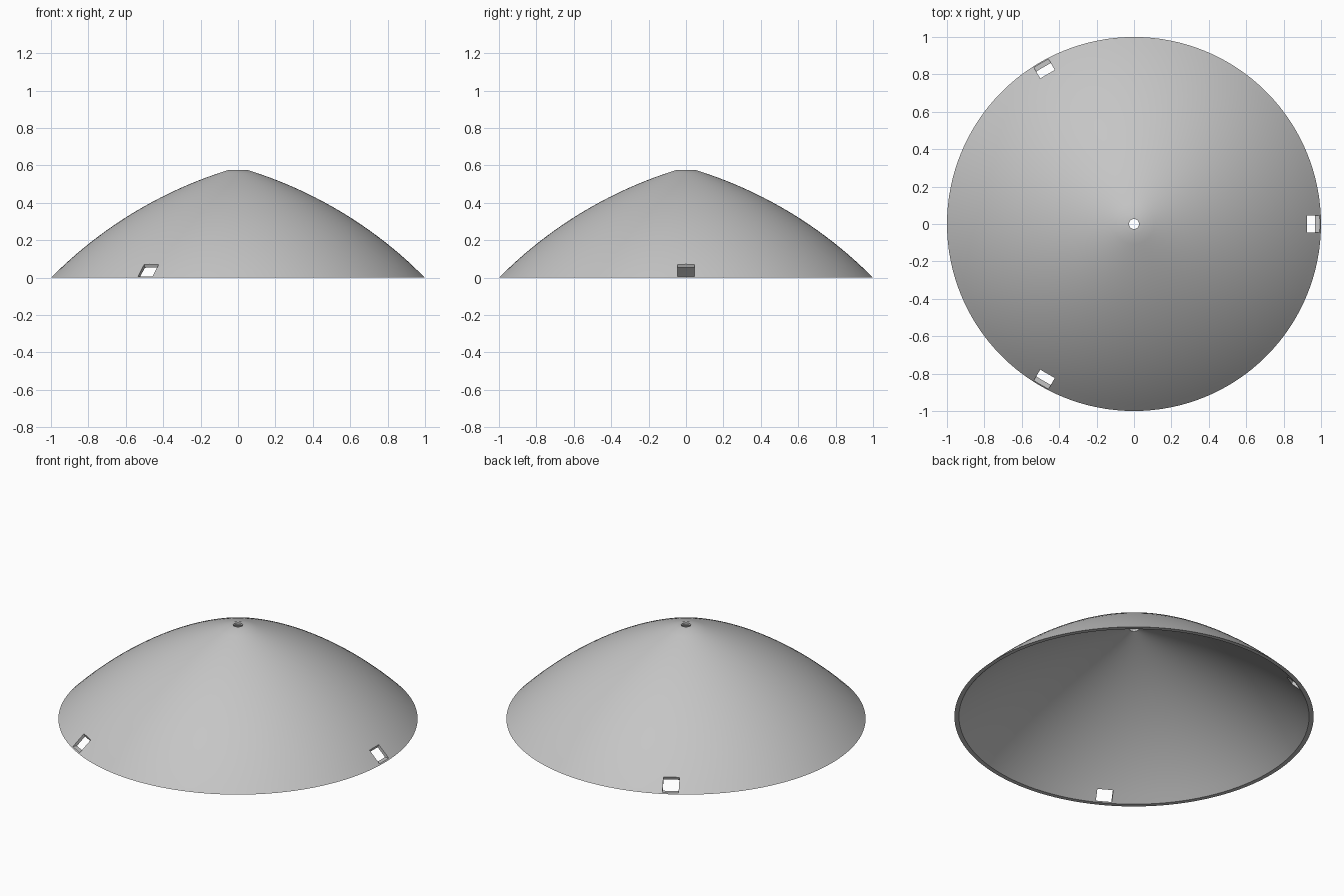
import bpy, bmesh, math

if "Cube" in bpy.data.objects:
    bpy.data.objects.remove(bpy.data.objects["Cube"])

SEG = 128
R, CX, CZ, WALL = 2.286, -0.625, -1.608, 0.018   # arc that sweeps the shell wall

grey = bpy.data.materials.new("light grey")
grey.diffuse_color = (0.56, 0.56, 0.56, 1)
grey.use_nodes = True
grey.node_tree.nodes["Principled BSDF"].inputs["Base Color"].default_value = grey.diffuse_color


def make_object(name, bm):
    bmesh.ops.recalc_face_normals(bm, faces=bm.faces)
    me = bpy.data.meshes.new(name)
    bm.to_mesh(me)
    bm.free()
    me.materials.append(grey)
    ob = bpy.data.objects.new(name, me)
    bpy.context.collection.objects.link(ob)
    return ob


def arc(radius, a0, a1, n=20):
    pts = []
    for i in range(n + 1):
        a = a0 + (a1 - a0) * i / n
        pts.append((CX + radius * math.sin(a), CZ + radius * math.cos(a)))
    return pts


# domed cone shell: closed wall profile spun round z
ri, hole = R - WALL, 0.027
outer = arc(R, math.asin((0.055 - CX) / R), math.acos(-CZ / R))
inner = arc(ri, math.acos(-CZ / ri), math.asin((hole - CX) / ri))
profile = [(hole, 0.577)] + outer + inner
bm = bmesh.new()
rings = []
for r, z in profile:
    rings.append([bm.verts.new((r * math.cos(2 * math.pi * k / SEG),
                                r * math.sin(2 * math.pi * k / SEG), z))
                  for k in range(SEG)])
for i in range(len(rings)):
    a, b = rings[i], rings[(i + 1) % len(rings)]
    for k in range(SEG):
        m = (k + 1) % SEG
        bm.faces.new((a[k], a[m], b[m], b[k]))
shell = make_object("domed_shell", bm)

# three rim slots: level floor, steep upper wall
section = [(0.90, 0.006), (1.05, 0.006), (1.05, 0.12), (0.944, 0.12), (0.90, 0.0)]
section[-1] = (0.90, 0.007)
bm = bmesh.new()
for t in (0, 120, 240):
    c, s = math.cos(math.radians(t)), math.sin(math.radians(t))
    ends = [[bm.verts.new((x * c - y * s, x * s + y * c, z)) for x, z in section]
            for y in (-0.045, 0.045)]
    bm.faces.new(ends[0])
    bm.faces.new(ends[1])
    for i in range(5):
        j = (i + 1) % 5
        bm.faces.new((ends[0][i], ends[0][j], ends[1][j], ends[1][i]))
cutter = make_object("slot_cutter", bm)
cutter.hide_render = True

mod = shell.modifiers.new("slots", 'BOOLEAN')
mod.operation = 'DIFFERENCE'
mod.solver = 'EXACT'
mod.object = cutter
bpy.context.view_layer.objects.active = shell
shell.select_set(True)
bpy.ops.object.modifier_apply(modifier=mod.name)
bpy.data.objects.remove(cutter)
bpy.ops.object.shade_smooth_by_angle(angle=math.radians(30))
